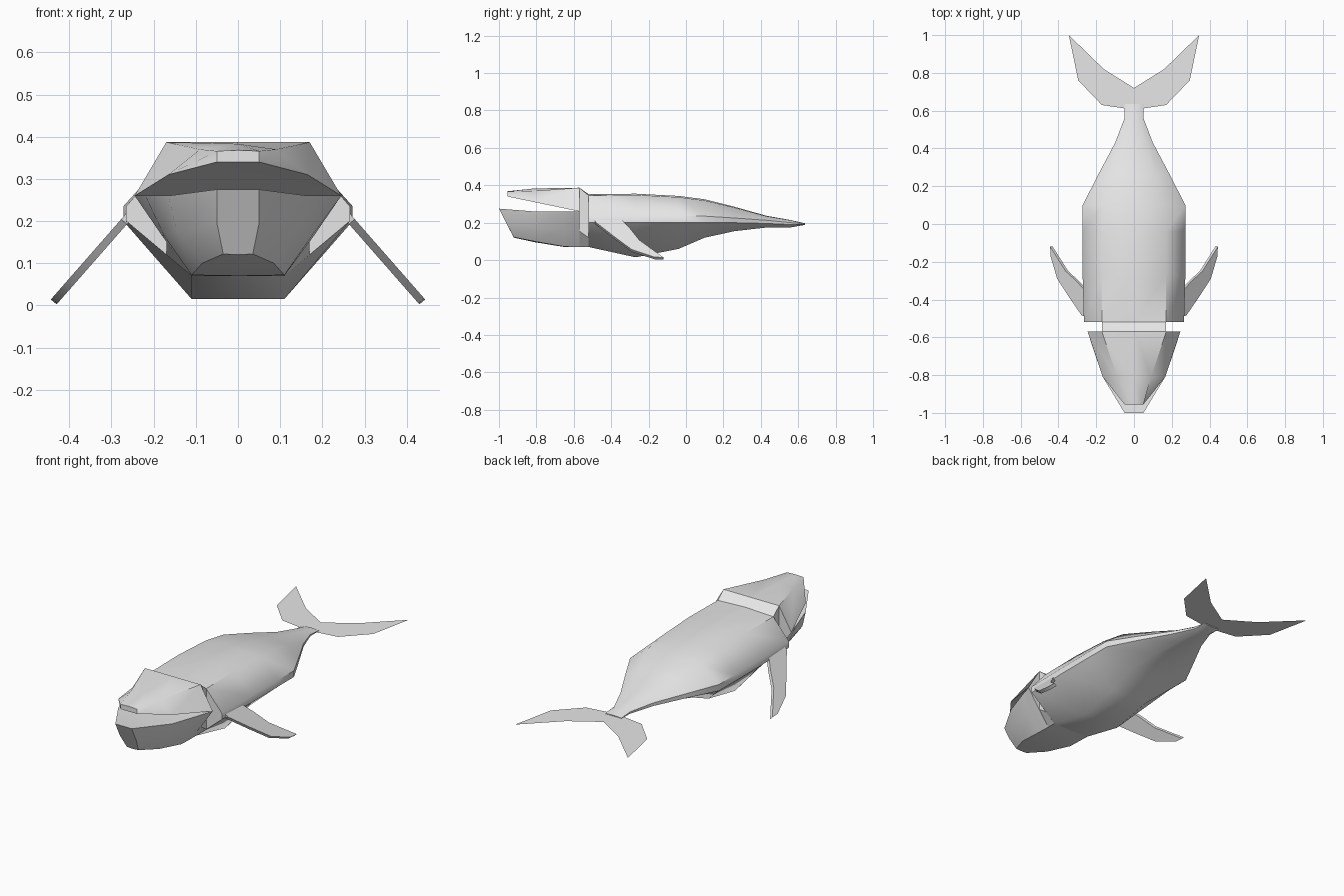
import bpy, bmesh, math
from mathutils import Vector

if "Cube" in bpy.data.objects:
    bpy.data.objects.remove(bpy.data.objects["Cube"])

skin = bpy.data.materials.new("pale_grey_skin")
skin.diffuse_color = (0.8, 0.8, 0.8, 1)
skin.use_nodes = True
skin.node_tree.nodes["Principled BSDF"].inputs["Base Color"].default_value = skin.diffuse_color


def finish(name, bm, angle=45):
    """Turn a bmesh into a named, shaded object."""
    mesh = bpy.data.meshes.new(name)
    bm.to_mesh(mesh)
    bm.free()
    mesh.materials.append(skin)
    obj = bpy.data.objects.new(name, mesh)
    bpy.context.collection.objects.link(obj)
    bpy.ops.object.select_all(action='DESELECT')
    obj.select_set(True)
    bpy.context.view_layer.objects.active = obj
    bpy.ops.object.shade_smooth_by_angle(angle=math.radians(angle))
    return obj


def loft(name, sections, caps=True, angle=45):
    """Skin half sections (top centre to bottom centre), mirrored across x."""
    bm = bmesh.new()
    rings = []
    for half in sections:
        mirrored = [(-x, y, z) for x, y, z in reversed(half) if x > 0]
        rings.append([bm.verts.new(p) for p in half + mirrored])
    n = len(rings[0])
    for a, b in zip(rings, rings[1:]):
        for i in range(n):
            j = (i + 1) % n
            bm.faces.new((a[i], a[j], b[j], b[i]))
    if caps:
        bm.faces.new(rings[0])
        bm.faces.new(rings[-1])
    bmesh.ops.recalc_face_normals(bm, faces=bm.faces)
    return finish(name, bm, angle)


def flat(y, pts):
    return [(x, y, z) for x, z in pts]


# Body: y, top, top half width, shoulder z, half width, lower side z, belly half width, belly z
body_rows = [
    (-0.52, 0.352, 0.17, 0.235, 0.265, 0.20, 0.11, 0.07),
    (-0.27, 0.355, 0.17, 0.235, 0.272, 0.20, 0.11, 0.015),
    (-0.04, 0.343, 0.17, 0.235, 0.272, 0.20, 0.11, 0.06),
    (0.10, 0.325, 0.16, 0.235, 0.272, 0.20, 0.11, 0.12),
    (0.26, 0.285, 0.11, 0.225, 0.19, 0.20, 0.08, 0.155),
    (0.43, 0.237, 0.06, 0.213, 0.10, 0.196, 0.045, 0.174),
    (0.56, 0.214, 0.03, 0.20, 0.05, 0.19, 0.025, 0.175),
    (0.635, 0.197, 0.03, 0.194, 0.05, 0.191, 0.03, 0.188),
]
loft("body", [flat(y, [(0, t), (a, t - 0.04 * a), (w, s), (w, l), (b, z), (0, z)])
              for y, t, a, s, w, l, b, z in body_rows])

# Neck joining head and body, narrower than both
loft("neck", [
    flat(-0.57, [(0, 0.387), (0.17, 0.387), (0.17, 0.155), (0.11, 0.07), (0, 0.07)]),
    flat(-0.52, [(0, 0.352), (0.17, 0.345), (0.17, 0.12), (0.11, 0.07), (0, 0.07)]),
], caps=False, angle=30)

# Upper jaw, tapering to a blunt snout
loft("upper_jaw", [
    flat(-0.57, [(0, 0.387), (0.17, 0.387), (0.245, 0.26), (0, 0.26)]),
    flat(-0.81, [(0, 0.383), (0.09, 0.37), (0.165, 0.31), (0, 0.315)]),
    flat(-0.955, [(0, 0.368), (0.05, 0.366), (0.05, 0.34), (0, 0.34)]),
])

# Lower jaw, with a raked chin
loft("lower_jaw", [
    flat(-0.57, [(0, 0.26), (0.245, 0.26), (0.18, 0.165), (0.11, 0.07), (0, 0.07)]),
    flat(-0.65, [(0, 0.26), (0.22, 0.26), (0.175, 0.165), (0.11, 0.072), (0, 0.07)]),
    flat(-0.81, [(0, 0.26), (0.165, 0.26), (0.145, 0.175), (0.085, 0.10), (0, 0.096)]),
    [(0, -1.0, 0.275), (0.05, -1.0, 0.275), (0.05, -0.96, 0.195),
     (0.035, -0.92, 0.122), (0, -0.92, 0.12)],
])

# Flippers: sloping thin plates
outline = [(0.245, -0.49), (0.27, -0.485), (0.335, -0.39), (0.40, -0.29), (0.435, -0.17),
           (0.437, -0.12), (0.355, -0.25), (0.30, -0.30), (0.245, -0.36)]
shift = Vector((0.76, 0, 0.65)) * 0.009
for side, name in ((1, "right_flipper"), (-1, "left_flipper")):
    bm = bmesh.new()
    layers = []
    for s in (1, -1):
        pts = [Vector((x, y, 0.21 - (x - 0.26) * 1.14)) + s * shift for x, y in outline]
        layers.append([bm.verts.new((side * p.x, p.y, p.z)) for p in pts])
    top, low = layers
    bm.faces.new(top)
    bm.faces.new(low[::-1])
    for i in range(len(top)):
        j = (i + 1) % len(top)
        bm.faces.new((top[j], top[i], low[i], low[j]))
    bmesh.ops.recalc_face_normals(bm, faces=bm.faces)
    finish(name, bm, 30)

# Tail fluke: one flat sheet, mirrored halves
bm = bmesh.new()
lead = [(0, 0.61), (0.05, 0.612), (0.17, 0.63), (0.295, 0.76), (0.345, 1.0)]
trail = [(0.16, 0.82), (0, 0.72)]
for side in (1, -1):
    p = [bm.verts.new((side * x, y, 0.192)) for x, y in lead + trail]
    for idx in ((0, 1, 2, 6), (6, 2, 5), (2, 3, 5), (3, 4, 5)):
        f = [p[i] for i in idx]
        bm.faces.new(f if side == 1 else f[::-1])
bmesh.ops.remove_doubles(bm, verts=bm.verts, dist=0.0001)
finish("tail_fluke", bm)
